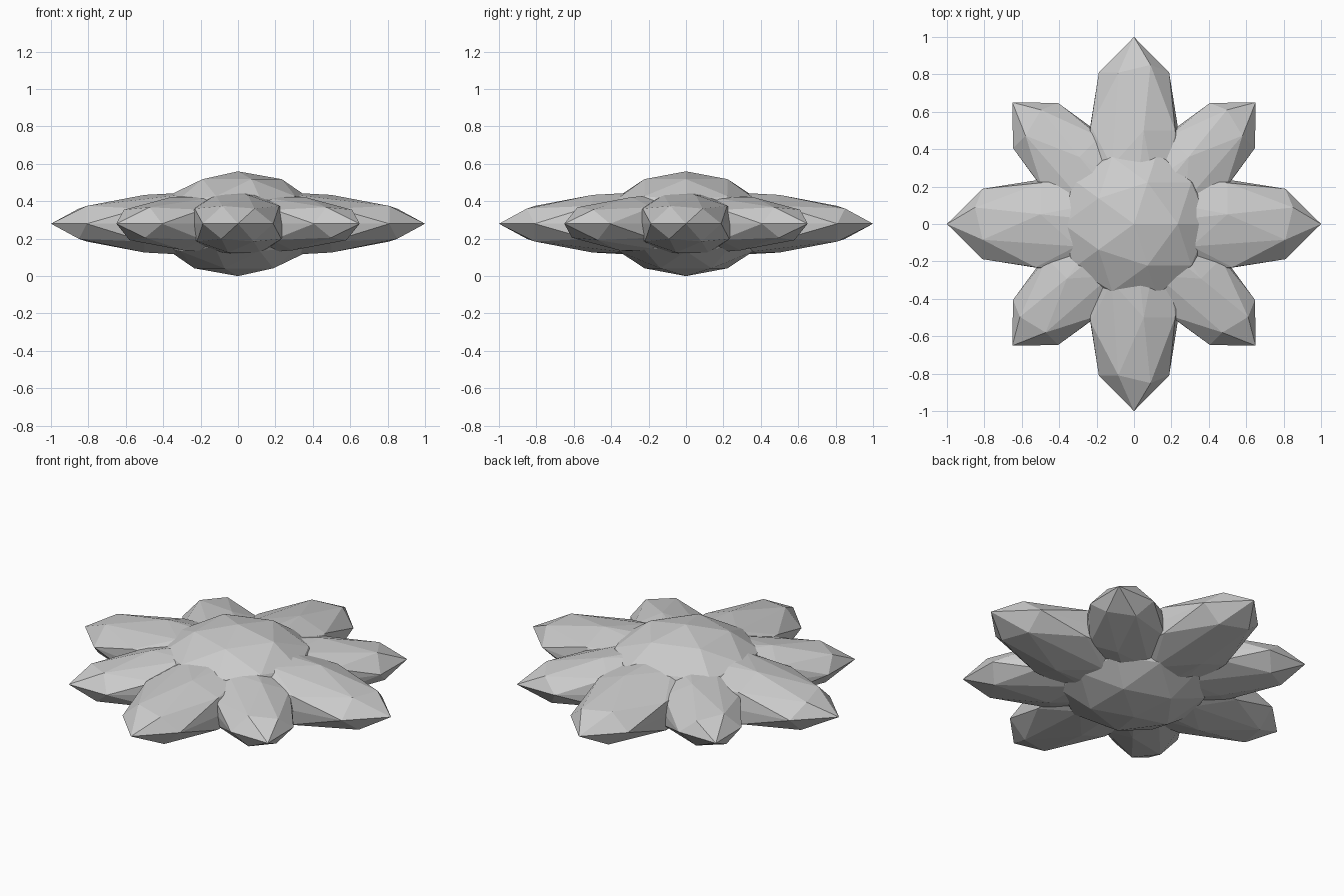
import bpy
from math import radians

if "Cube" in bpy.data.objects:
    bpy.data.objects.remove(bpy.data.objects["Cube"])

Z = 0.28  # mid-height of the flower


def ellipsoid(name, scale, turn=0, waist=1.0):
    """Faceted ball; waist narrows the middle rows sideways."""
    bpy.ops.mesh.primitive_ico_sphere_add(subdivisions=2, radius=1, location=(0, 0, Z))
    ob = bpy.context.object
    ob.name = name
    for v in ob.data.vertices:
        k = waist if abs(v.co.y) < 0.4 else 1.0
        v.co.x *= scale[0] * k
        v.co.y *= scale[1]
        v.co.z *= scale[2]
    ob.rotation_euler.z = radians(turn)
    return ob


# domed centre
ellipsoid("flower_centre", (0.445, 0.445, 0.28))

# long petal pairs on the axes
for i, turn in enumerate((0, 90)):
    ellipsoid(f"long_petal_pair_{i + 1}", (0.32, 1.0, 0.181), turn, 0.88)

# shorter petal pairs on the diagonals
for i, turn in enumerate((45, 135)):
    ellipsoid(f"short_petal_pair_{i + 1}", (0.29, 0.92, 0.167), turn, 0.88)
